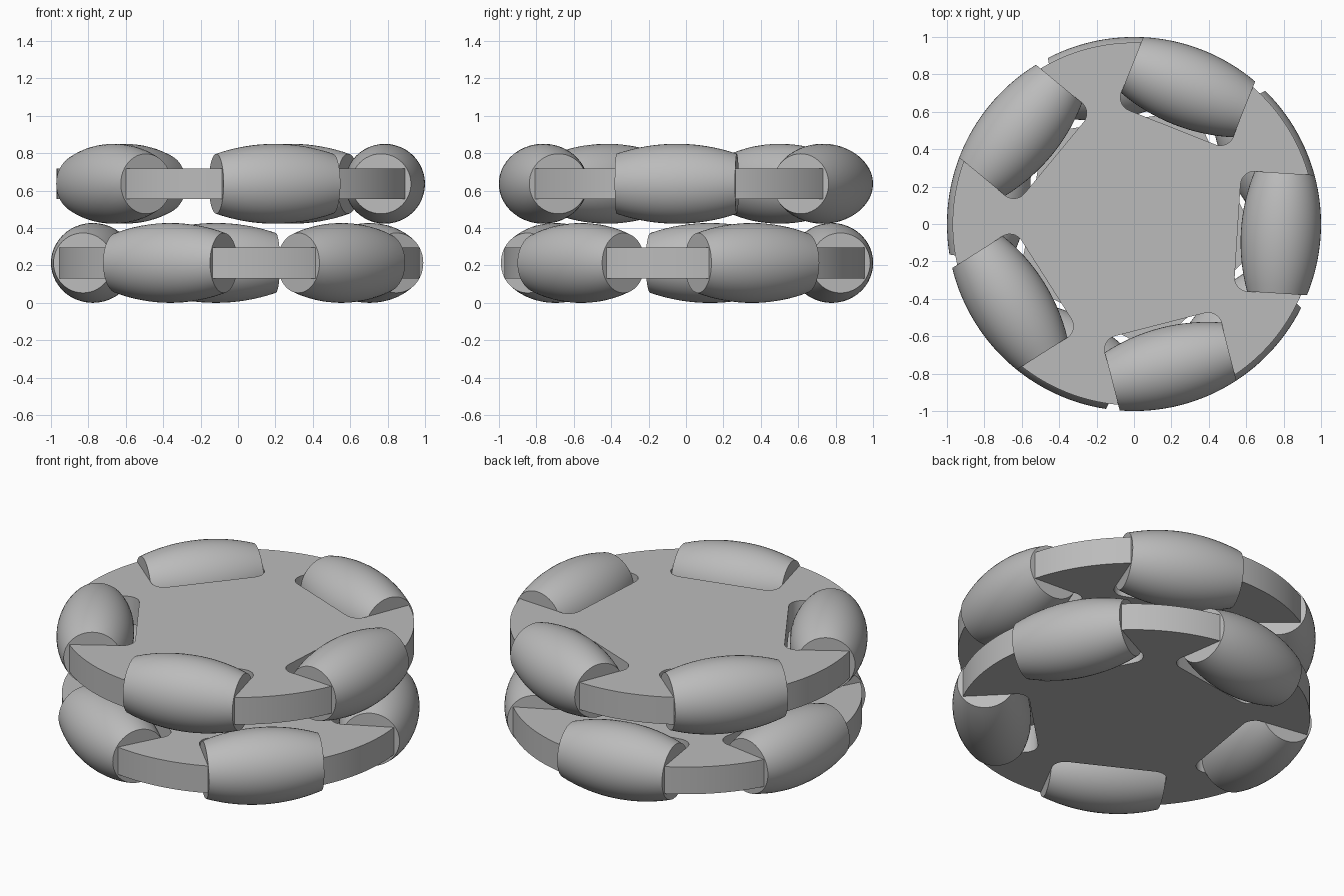
import bpy, bmesh
from math import sin, cos, asin, sqrt, pi, radians
from mathutils import Matrix, Vector

cube = bpy.data.objects.get("Cube")
if cube:
    bpy.data.objects.remove(cube, do_unlink=True)

RIM = 0.97          # disc radius
HALF = 0.165 / 2    # half disc thickness
OFFSET = 0.7865     # roller axis distance from the wheel centre
LENGTH = 0.322      # half roller length
SLOT_IN = 0.555     # inner wall of a roller slot
FILLET = 0.075
COUNT = 5
STEP = 2 * pi / COUNT

grey = bpy.data.materials.new("plain_grey")
grey.use_nodes = True
colour = (0.5, 0.5, 0.5, 1)
grey.diffuse_color = colour
grey.node_tree.nodes["Principled BSDF"].inputs["Base Color"].default_value = colour


def finish(bm, name, place):
    """Turn a bmesh into a placed, smooth-shaded object."""
    bmesh.ops.recalc_face_normals(bm, faces=bm.faces)
    mesh = bpy.data.meshes.new(name)
    bm.to_mesh(mesh)
    bm.free()
    mesh.materials.append(grey)
    obj = bpy.data.objects.new(name, mesh)
    obj.matrix_world = place
    bpy.context.collection.objects.link(obj)
    bpy.ops.object.select_all(action='DESELECT')
    obj.select_set(True)
    bpy.context.view_layer.objects.active = obj
    bpy.ops.object.shade_smooth_by_angle(angle=radians(30))


def slot_outline():
    """One slot and the rim arc after it, with the slot facing +x."""
    edge = asin(LENGTH / RIM)
    corner = []
    for i in range(9):
        a = pi / 2 * i / 8
        corner.append((SLOT_IN + FILLET * (1 - sin(a)),
                       LENGTH - FILLET * (1 - cos(a))))
    pts = [(x, -y) for x, y in corner] + corner[::-1]
    for i in range(17):
        a = edge + (STEP - 2 * edge) * i / 16
        pts.append((RIM * cos(a), RIM * sin(a)))
    return pts


def disc(name, place):
    bm = bmesh.new()
    verts = []
    for k in range(COUNT):
        turn = Matrix.Rotation(k * STEP, 3, 'Z')
        verts += [bm.verts.new(turn @ Vector((x, y, -HALF))) for x, y in slot_outline()]
    face = bm.faces.new(verts)
    ext = bmesh.ops.extrude_face_region(bm, geom=[face], use_keep_orig=True)
    top = [v for v in ext["geom"] if isinstance(v, bmesh.types.BMVert)]
    bmesh.ops.translate(bm, verts=top, vec=(0, 0, 2 * HALF))
    finish(bm, name, place)


def roller(name, place):
    """Barrel along y whose outer profile follows the unit wheel circle."""
    bm = bmesh.new()
    rings, sides = 16, 48
    loops = []
    for i in range(rings + 1):
        y = LENGTH * (2 * i / rings - 1)
        r = sqrt(1 - y * y) - OFFSET
        loops.append([bm.verts.new((r * cos(2 * pi * j / sides), y, r * sin(2 * pi * j / sides)))
                      for j in range(sides)])
    for a, b in zip(loops, loops[1:]):
        for j in range(sides):
            n = (j + 1) % sides
            bm.faces.new((a[j], a[n], b[n], b[j]))
    bm.faces.new(loops[0])
    bm.faces.new(loops[-1])
    finish(bm, name, place)


# Two slotted discs, each turned against the other and carrying five rollers
for layer, height, start in (("lower", 0.2135, 26.6), ("upper", 0.6365, -3.6)):
    base = Matrix.Translation((0, 0, height)) @ Matrix.Rotation(radians(start), 4, 'Z')
    disc(layer + "_disc", base)
    for k in range(COUNT):
        spin = Matrix.Rotation(k * STEP, 4, 'Z')
        roller(f"{layer}_roller_{k + 1}", base @ spin @ Matrix.Translation((OFFSET, 0, 0)))
